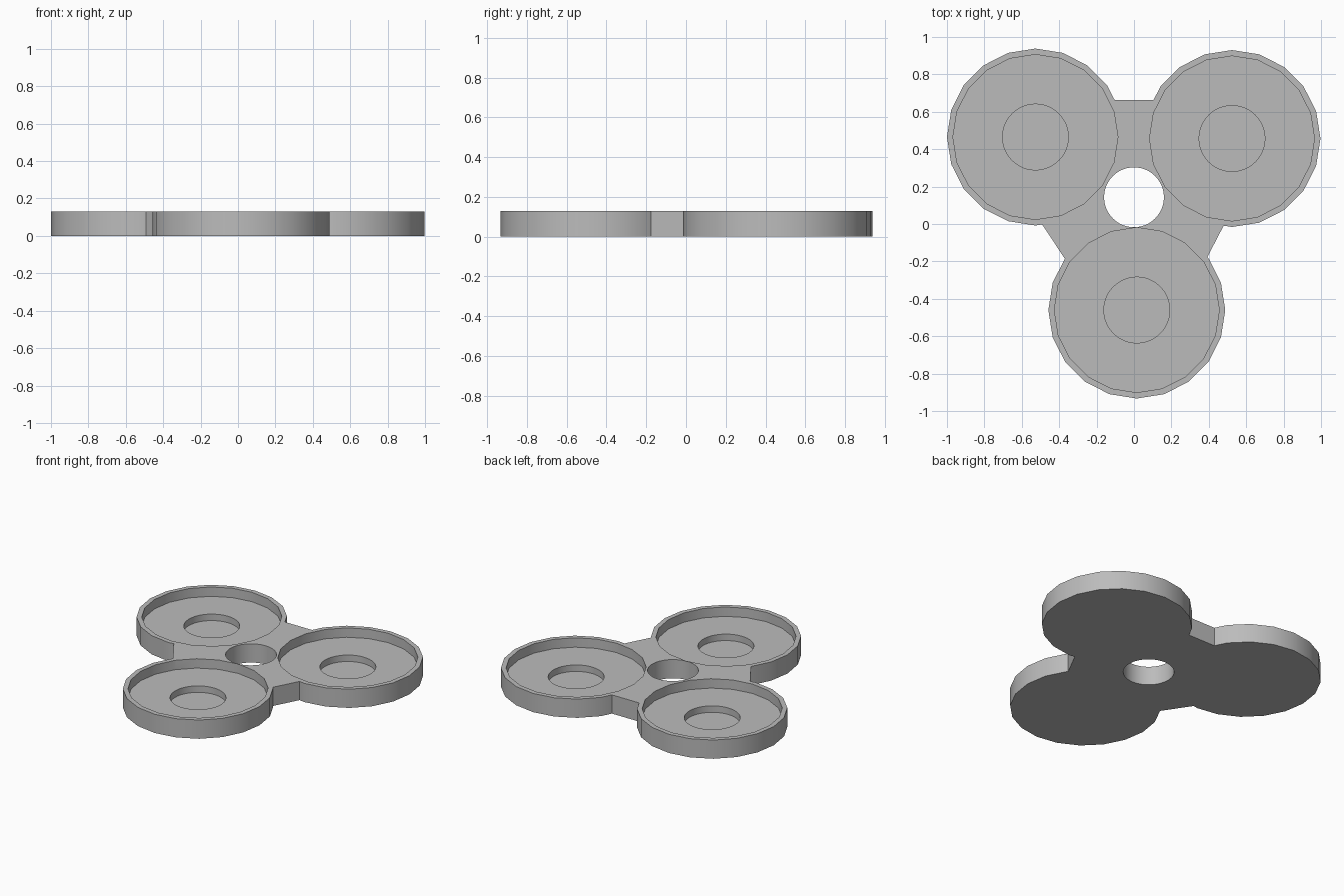
import bpy
from math import cos, sin, tau, radians

cube = bpy.data.objects.get("Cube")
if cube:
    bpy.data.objects.remove(cube, do_unlink=True)

HEIGHT = 0.13
LOBE_CENTRES = [(-0.527, 0.465), (0.524, 0.457), (0.015, -0.46)]
LOBE_RADIUS, POCKET_RADIUS, RECESS_RADIUS = 0.473, 0.441, 0.176
POCKET_FLOOR, RECESS_FLOOR = 0.065, 0.02
ABOVE = HEIGHT + 0.1

grey = bpy.data.materials.new("plain_grey")
grey.use_nodes = True
grey.diffuse_color = (0.5, 0.5, 0.5, 1)
grey.node_tree.nodes["Principled BSDF"].inputs["Base Color"].default_value = (0.5, 0.5, 0.5, 1)


def prism(name, outline, z0, z1):
    """Extrude a counter-clockwise outline from z0 to z1."""
    n = len(outline)
    verts = [(x, y, z) for z in (z0, z1) for x, y in outline]
    faces = [tuple(reversed(range(n))), tuple(range(n, 2 * n))]
    faces += [(i, (i + 1) % n, n + (i + 1) % n, n + i) for i in range(n)]
    mesh = bpy.data.meshes.new(name)
    mesh.from_pydata(verts, [], faces)
    mesh.materials.append(grey)
    obj = bpy.data.objects.new(name, mesh)
    bpy.context.collection.objects.link(obj)
    return obj


def disc(name, centre, radius, sides, z0, z1):
    ring = [(centre[0] + radius * cos(tau * i / sides),
             centre[1] + radius * sin(tau * i / sides)) for i in range(sides)]
    return prism(name, ring, z0, z1)


def combine(target, other, operation):
    """Apply a boolean and remove the helper object."""
    bpy.context.view_layer.objects.active = target
    mod = target.modifiers.new(operation.lower(), 'BOOLEAN')
    mod.operation, mod.solver, mod.object = operation, 'EXACT', other
    bpy.ops.object.modifier_apply(modifier=mod.name)
    bpy.data.objects.remove(other, do_unlink=True)


# Web joining the three lobes
web = [(-0.36, -0.2), (0.38, -0.2), (0.51, 0.05), (0.4, 0.663), (-0.4, 0.663), (-0.523, 0.045)]
body = prism("three_lobed_body", web, 0, HEIGHT)

# Round lobes
for centre in LOBE_CENTRES:
    combine(body, disc("lobe", centre, LOBE_RADIUS, 20, 0, HEIGHT), 'UNION')

# Stepped pockets, open at the top only
for centre in LOBE_CENTRES:
    combine(body, disc("pocket", centre, POCKET_RADIUS, 20, POCKET_FLOOR, ABOVE), 'DIFFERENCE')
    combine(body, disc("recess", centre, RECESS_RADIUS, 48, RECESS_FLOOR, ABOVE), 'DIFFERENCE')

# Centre through hole
combine(body, disc("centre_hole", (0, 0.143), 0.16, 48, -0.1, ABOVE), 'DIFFERENCE')

# Smooth walls with sharp rims
bpy.ops.object.select_all(action='DESELECT')
body.select_set(True)
bpy.context.view_layer.objects.active = body
bpy.ops.object.shade_smooth_by_angle(angle=radians(30))
